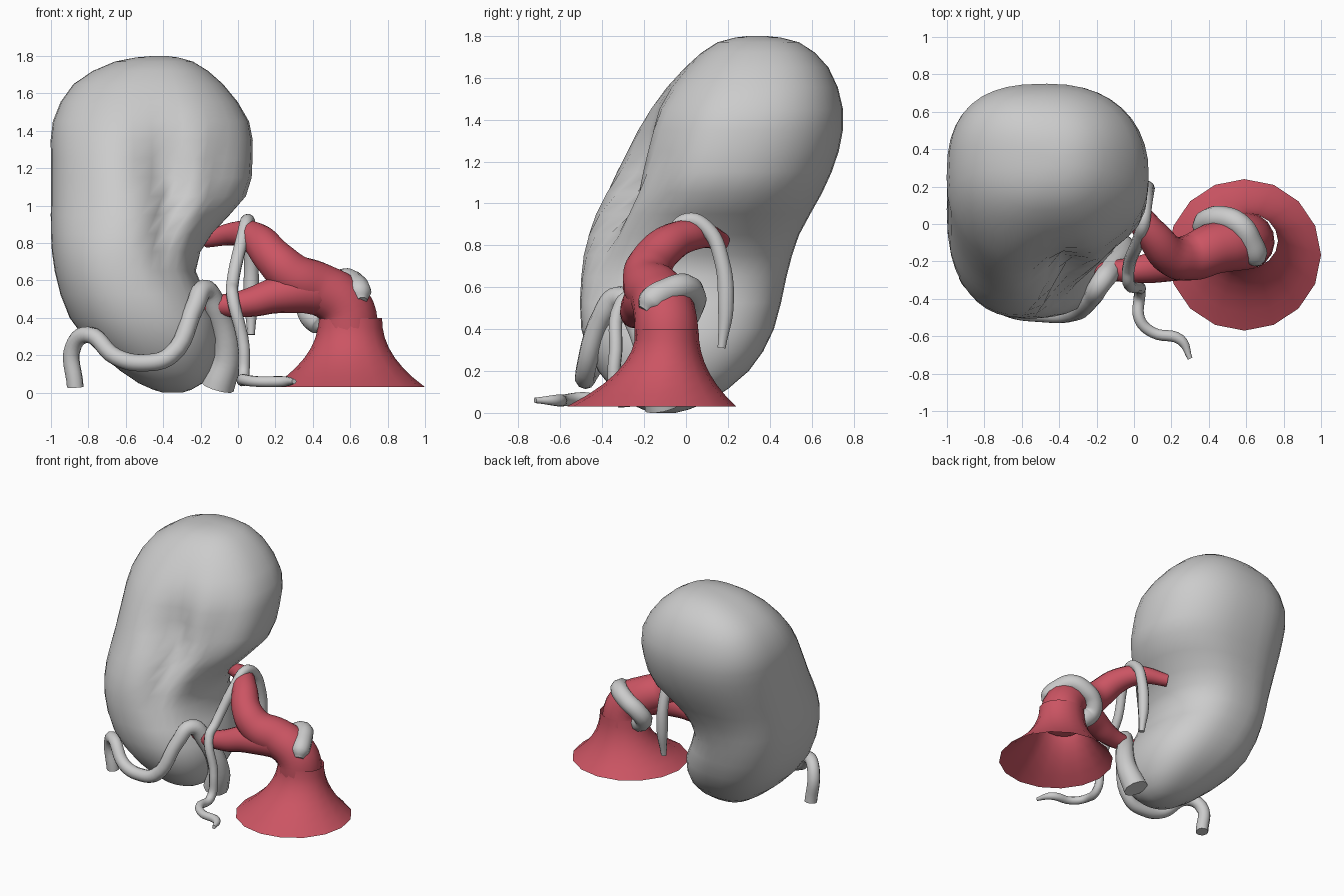
import bpy, bmesh, math

cube = bpy.data.objects.get("Cube")
if cube:
    bpy.data.objects.remove(cube, do_unlink=True)


def material(name, rgb):
    m = bpy.data.materials.new(name)
    m.use_nodes = True
    m.diffuse_color = (*rgb, 1)
    m.node_tree.nodes["Principled BSDF"].inputs["Base Color"].default_value = (*rgb, 1)
    return m


GREY = material("light grey", (0.6, 0.6, 0.6))
RED = material("soft red", (0.6, 0.09, 0.125))


def add(name, mesh, mat):
    ob = bpy.data.objects.new(name, mesh)
    bpy.context.collection.objects.link(ob)
    mesh.materials.clear()
    mesh.materials.append(mat)
    for polygon in mesh.polygons:
        polygon.use_smooth = True


def tube(name, mat, points, start, end, power=1, detail=3, round_ends=False):
    """Smooth tube through the points, tapering from the start to the end radius."""
    curve = bpy.data.curves.new(name, "CURVE")
    curve.dimensions = "3D"
    curve.bevel_depth = 1
    curve.bevel_resolution = detail
    curve.resolution_u = 6
    curve.use_fill_caps = True
    spline = curve.splines.new("BEZIER")
    spline.radius_interpolation = "CARDINAL"
    last = len(points) - 1
    spline.bezier_points.add(last)
    for i, (knot, position) in enumerate(zip(spline.bezier_points, points)):
        knot.co = position
        knot.radius = start + (end - start) * (i / last) ** power
        if round_ends and i in (0, last):
            knot.radius *= 0.5
        knot.handle_left_type = knot.handle_right_type = "AUTO"
    path = bpy.data.objects.new(name + "_path", curve)
    bpy.context.collection.objects.link(path)
    bpy.context.view_layer.update()
    depsgraph = bpy.context.evaluated_depsgraph_get()
    mesh = bpy.data.meshes.new_from_object(path.evaluated_get(depsgraph))
    bpy.data.objects.remove(path, do_unlink=True)
    add(name, mesh, mat)


def loft(name, mat, sections, sides, outline, caps):
    """Stack level sections (z, x min, x max, y min, y max)."""
    bm = bmesh.new()
    rings = []
    for z, x0, x1, y0, y1 in sections:
        ring = []
        for i in range(sides):
            u, v = outline(math.tau * i / sides, z)
            x = (x0 + x1) / 2 + (x1 - x0) / 2 * u
            y = (y0 + y1) / 2 + (y1 - y0) / 2 * v
            ring.append(bm.verts.new((x, y, z)))
        rings.append(ring)
    for low, high in zip(rings, rings[1:]):
        for i in range(sides):
            j = (i + 1) % sides
            bm.faces.new((low[i], low[j], high[j], high[i]))
    if caps:
        bm.faces.new(rings[0][::-1])
        bm.faces.new(rings[-1])
    mesh = bpy.data.meshes.new(name)
    bm.to_mesh(mesh)
    bm.free()
    add(name, mesh, mat)


def refine(rows):
    """Double the sections along a smooth curve through the given ones."""
    result = [rows[0]]
    padded = [rows[0], *rows, rows[-1]]
    for before, left, right, after in zip(padded, padded[1:], padded[2:], padded[3:]):
        middle = [(9 * (b + c) - a - d) / 16 for a, b, c, d in zip(before, left, right, after)]
        result += [middle, right]
    return result


def bean(angle, z):
    """Rounded outline, squarer at the back, with a step cut in the front."""
    c, s = math.cos(angle), math.sin(angle)
    exponent = 0.76 if c < 0 < s else 0.88
    cut = math.exp(-((z - 1.1) / 0.33) ** 2)
    turned = math.degrees(angle) - 50 * max(0, 1.2 - z)

    def bump(middle, width):
        return math.exp(-(((turned - middle + 180) % 360 - 180) / width) ** 2)

    k = 1 - cut * (0.34 * bump(277, 15) + 0.2 * bump(311, 26))
    return math.copysign(abs(c) ** exponent, c) * k, math.copysign(abs(s) ** exponent, s) * k


# Bean body
loft("bean_body", GREY, refine([
    (0, -.4, -.3, -.15, -.05),
    (.05, -.53, -.19, -.28, .1),
    (.2, -.73, -.11, -.42, .3),
    (.4, -.9, -.11, -.5, .42),
    (.65, -.98, -.22, -.5, .48),
    (.85, -1, -.13, -.47, .54),
    (1.05, -1, .05, -.4, .65),
    (1.25, -1, .08, -.31, .73),
    (1.45, -.99, .06, -.19, .75),
    (1.65, -.88, -.08, -.01, .68),
    (1.77, -.66, -.24, .15, .54),
    (1.8, -.46, -.38, .3, .38)]), 40, bean, True)

# Flared base, open underneath
flare = []
for step in range(8):
    t = step / 7
    f = (1 - t) ** 2.2
    x, y = 0.6 - 0.01 * f, -0.09 - 0.075 * f
    wide, deep = 0.17 + 0.24 * f, 0.15 + 0.255 * f
    flare.append((0.03 + 0.37 * t, x - wide, x + wide, y - deep, y + deep))
loft("flared_base", RED, flare, 16, lambda angle, z: (math.cos(angle), math.sin(angle)), False)

# Trunk rising out of the base into the upper branch
tube("trunk_and_upper_branch", RED, [
    (.6, -.09, .3), (.57, -.1, .46), (.43, -.13, .56), (.3, -.18, .62),
    (.2, -.17, .71), (.1, -.06, .82), (0, .06, .85), (-.17, .17, .82)],
    start=.155, end=.045, power=1.5, detail=6)

# Lower branch
tube("lower_branch", RED, [
    (.45, -.12, .54), (.35, -.17, .54), (.2, -.21, .52),
    (.05, -.24, .48), (-.12, -.25, .47), (-.28, -.25, .51)],
    start=.13, end=.03, power=1.2, detail=6)

# Long tube winding round the front of the body
tube("winding_tube", GREY, [
    (-.87, -.28, .03), (-.88, -.3, .25), (-.8, -.37, .31), (-.65, -.46, .19),
    (-.5, -.48, .16), (-.36, -.48, .2), (-.23, -.4, .46), (-.18, -.32, .55),
    (-.12, -.24, .45), (-.06, -.15, .2), (-.11, -.11, .03)],
    start=.045, end=.09, power=4)

# Thin tube looped over the upper branch
tube("looped_tube", GREY, [
    (.07, .17, .31), (.07, .19, .5), (.07, .17, .73), (.06, .1, .88),
    (.05, .01, .92), (.03, -.07, .85), (-.03, -.24, .58), (-.03, -.31, .52),
    (.03, -.34, .25), (.03, -.38, .08), (.03, -.51, .07), (.1, -.58, .06),
    (.25, -.62, .06), (.3, -.72, .06)],
    start=.04, end=.027, round_ends=True)

# Short thick coil draped over the trunk
tube("trunk_coil", GREY, [
    (.46, -.08, .35), (.44, -.06, .37), (.38, -.02, .43), (.4, .02, .5),
    (.48, .03, .56), (.57, -.01, .6), (.62, -.09, .58), (.65, -.17, .53),
    (.66, -.2, .49)],
    start=.065, end=.065, round_ends=True)
